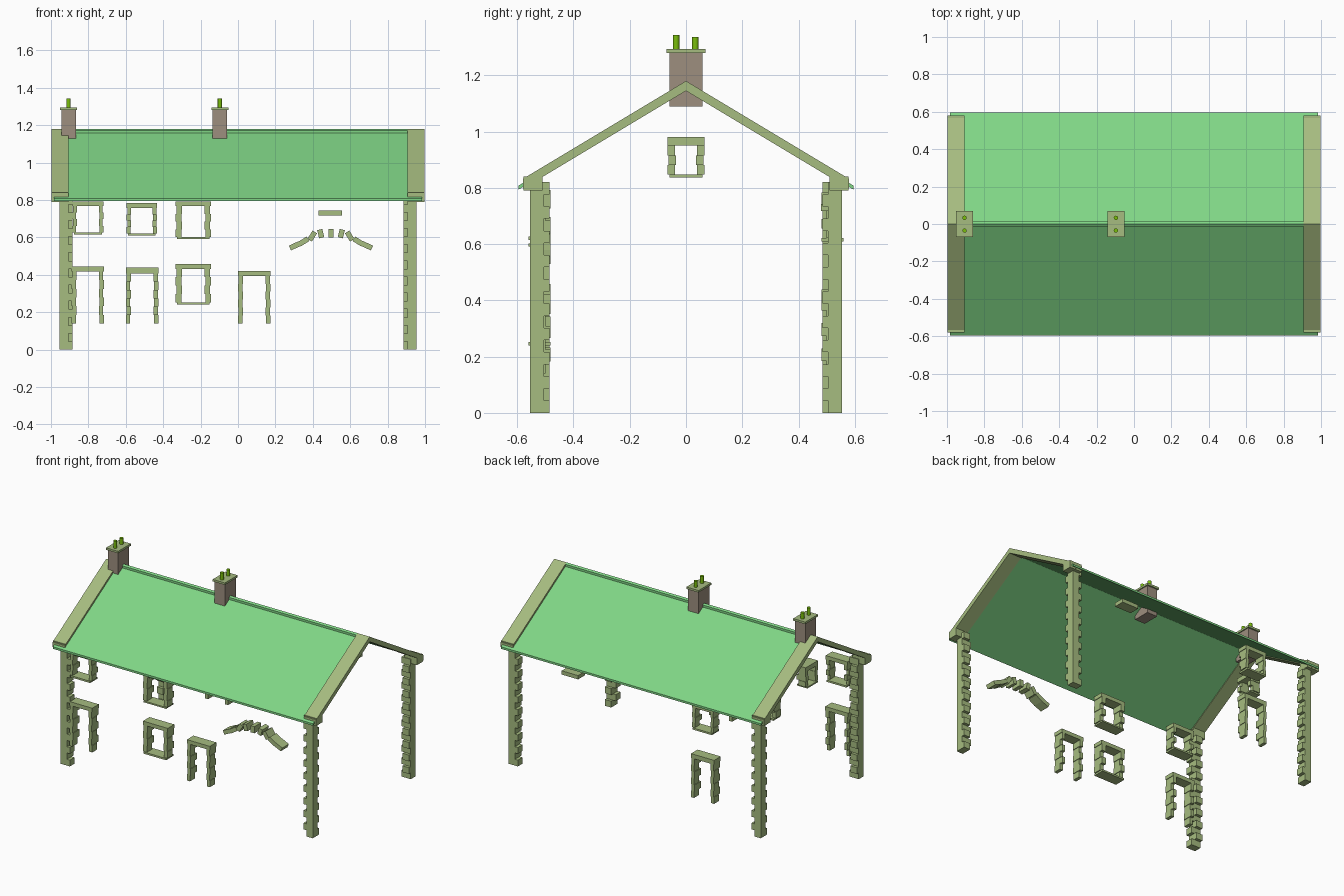
import bpy, math
from mathutils import Matrix

if "Cube" in bpy.data.objects:
    bpy.data.objects.remove(bpy.data.objects["Cube"])


def material(name, rgb):
    m = bpy.data.materials.new(name)
    lin = [(c / 255 / 12.92) if c < 10 else ((c / 255 + 0.055) / 1.055) ** 2.4 for c in rgb]
    m.diffuse_color = (*lin, 1)
    m.use_nodes = True
    m.node_tree.nodes["Principled BSDF"].inputs["Base Color"].default_value = m.diffuse_color
    return m


STONE = material("sage stone", (166, 188, 128))
ROOF = material("green roof", (128, 213, 133))
BRICK = material("brown brick", (158, 143, 127))
POT = material("lime pot", (122, 190, 12))


def mesh(name, verts, faces, mat):
    me = bpy.data.meshes.new(name)
    me.from_pydata(verts, [], faces)
    me.materials.append(mat)
    ob = bpy.data.objects.new(name, me)
    bpy.context.collection.objects.link(ob)
    return ob


BOX = [(0, 1, 3, 2), (4, 6, 7, 5), (0, 4, 5, 1), (2, 3, 7, 6), (0, 2, 6, 4), (1, 5, 7, 3)]


def boxes(name, blocks, mat=STONE):
    """One object from many boxes given as (x0, x1, y0, y1, z0, z1)."""
    verts, faces = [], []
    for x0, x1, y0, y1, z0, z1 in blocks:
        n = len(verts)
        x0, x1 = sorted((x0, x1))
        y0, y1 = sorted((y0, y1))
        verts += [(x, y, z) for x in (x0, x1) for y in (y0, y1) for z in (z0, z1)]
        faces += [tuple(n + i for i in f) for f in BOX]
    return mesh(name, verts, faces, mat)


def extrude_x(name, outline, x0, x1, mat):
    """Extrude a (y, z) outline along x."""
    n = len(outline)
    verts = [(x, y, z) for x in (x0, x1) for y, z in outline]
    faces = [tuple(range(n))[::-1], tuple(range(n, 2 * n))]
    faces += [(i, (i + 1) % n, n + (i + 1) % n, n + i) for i in range(n)]
    return mesh(name, verts, faces, mat)


def chevron(ridge, thick, half, slope=0.6):
    low = ridge - slope * half
    return [(-half, low), (-half, low - thick), (0, ridge - thick),
            (half, low - thick), (half, low), (0, ridge)]


# Roof slopes and ridge
extrude_x("roof", chevron(1.165, 0.014, 0.595)[::-1], -0.985, 0.985, ROOF)
extrude_x("ridge_cap", [(-0.013, 1.15), (0.013, 1.15), (0.013, 1.172), (0, 1.18), (-0.013, 1.172)],
          -0.905, 0.905, ROOF)

# Gable copings with a kneeler stone at each foot
for sx, side in ((-1, "left"), (1, "right")):
    a, b = sorted((sx * 0.905, sx * 0.998))
    extrude_x(side + "_coping", chevron(1.18, 0.035, 0.58)[::-1], a, b, STONE)
    for sy, end in ((-1, "front"), (1, "back")):
        boxes(f"{side}_{end}_kneeler", [(a, b, sy * 0.51, sy * 0.578, 0.79, 0.84)])

# Corner quoins, long and short stones alternating
COURSES = 19
for sx, side in ((-1, "left"), (1, "right")):
    for sy, end in ((-1, "front"), (1, "back")):
        blocks = []
        h = 0.82 / COURSES
        for i in range(COURSES):
            long_x = (i + (sx * sy > 0)) % 2
            wx, wy = (0.07, 0.05) if long_x else (0.048, 0.07)
            blocks.append((sx * 0.955, sx * (0.955 - wx), sy * 0.555, sy * (0.555 - wy), i * h, (i + 1) * h))
        boxes(f"{side}_{end}_quoin", blocks)


def surround(name, x0, x1, z0, z1, sy, jamb, lintel, sill, courses):
    """Stone surround on a long wall: stacked jambs, lintel and optional sill."""
    out, deep, shallow = sy * 0.553, sy * 0.482, sy * 0.5
    blocks = [(x0, x1, out, deep, z1 - lintel, z1)]
    if sill:
        blocks.append((x0 + 0.008, x1 - 0.008, sy * 0.56, deep, z0, z0 + sill))
    base = z0 + sill
    h = (z1 - lintel - base) / courses
    for i in range(courses):
        inset = 0.004 * (i % 2)
        back = deep if i % 2 else shallow
        za, zb = base + i * h, base + (i + 1) * h
        blocks.append((x0 + inset, x0 + jamb + inset, out, back, za, zb))
        blocks.append((x1 - jamb - inset, x1 - inset, out, back, za, zb))
    return boxes(name, blocks)


# Windows and doors on the front wall (-1) and back wall (1)
for args in (
    ("front_left_upper_window", -0.885, -0.72, 0.615, 0.793, -1, 0.02, 0.026, 0.012, 4),
    ("front_left_door", -0.89, -0.717, 0.14, 0.443, -1, 0.023, 0.026, 0, 6),
    ("front_middle_upper_window", -0.333, -0.145, 0.592, 0.793, -1, 0.03, 0.026, 0.01, 4),
    ("front_middle_lower_window", -0.333, -0.145, 0.24, 0.458, -1, 0.03, 0.026, 0.012, 4),
    ("front_middle_door", 0.0, 0.174, 0.14, 0.42, -1, 0.023, 0.026, 0, 6),
    ("back_upper_window", -0.596, -0.433, 0.61, 0.783, 1, 0.021, 0.026, 0.012, 4),
    ("back_door", -0.6, -0.425, 0.14, 0.438, 1, 0.023, 0.03, 0, 6),
):
    surround(*args)

# Gable window, built on the back wall and turned to the left end
gable = surround("gable_window", -0.066, 0.066, 0.837, 0.98, 1, 0.027, 0.03, 0.01, 3)
gable.data.transform(Matrix.Translation((-0.4, 0, 0)) @ Matrix.Rotation(math.pi / 2, 4, "Z"))

# Lone lintel on the back wall
boxes("back_lintel", [(0.43, 0.555, 0.48, 0.553, 0.717, 0.743)])

# Arch stones: half of the arch as (offset, height, tilt, length), mirrored
half_arch = [(0, 0.622, 90, 0.045), (0.055, 0.62, 76, 0.045), (0.1, 0.607, 122, 0.052),
             (0.146, 0.578, 148, 0.055), (0.193, 0.555, 155, 0.058)]
k = 0
for off, z, tilt, length in half_arch:
    for s in ((1,) if off == 0 else (-1, 1)):
        k += 1
        stone = boxes(f"arch_stone_{k}", [(-length / 2, length / 2, -0.036, 0.036, -0.014, 0.014)])
        stone.data.transform(Matrix.Translation((0.497 + s * off, -0.517, z))
                             @ Matrix.Rotation(-s * math.radians(tilt), 4, "Y"))

# Chimneys: stack, cap slab and two pots
for name, cx in (("end_chimney", -0.906), ("middle_chimney", -0.097)):
    boxes(name + "_stack", [(cx - 0.039, cx + 0.039, -0.059, 0.059, 1.09, 1.28)], BRICK)
    boxes(name + "_cap", [(cx - 0.046, cx + 0.046, -0.069, 0.069, 1.28, 1.294)])
    for tag, y, top in (("front", -0.035, 1.343), ("back", 0.033, 1.336)):
        bpy.ops.mesh.primitive_cylinder_add(vertices=16, radius=0.0115, depth=top - 1.29,
                                            location=(cx, y, (top + 1.29) / 2))
        pot = bpy.context.object
        pot.name = f"{name}_{tag}_pot"
        pot.data.materials.append(POT)
        bpy.ops.object.shade_smooth_by_angle()
